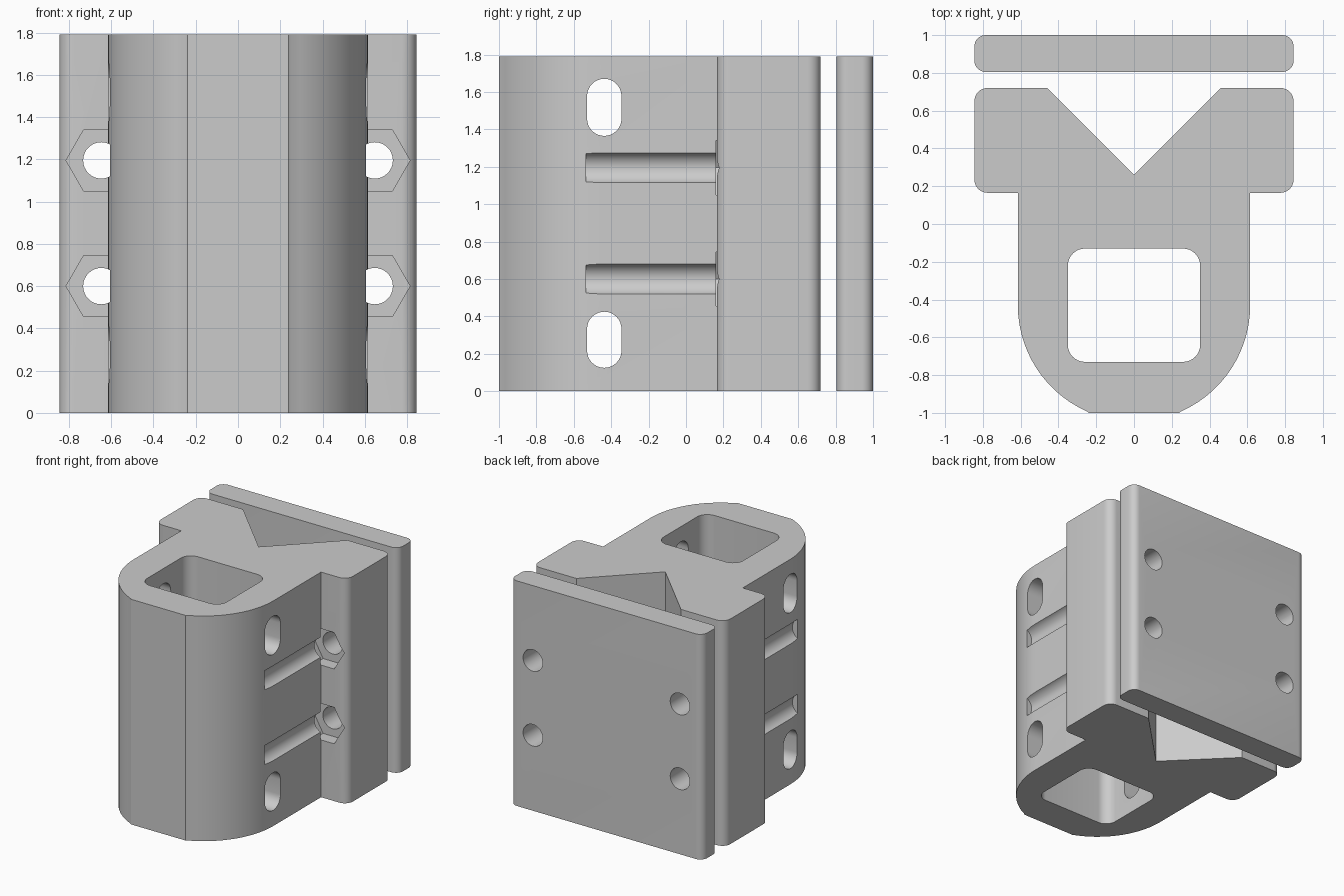
import bpy, bmesh, math
from mathutils import Vector

cube = bpy.data.objects.get("Cube")
if cube:
    bpy.data.objects.remove(cube)

HEIGHT = 1.79
BOLT_X, BOLT_Z = 0.647, (0.6, 1.195)

grey = bpy.data.materials.new("plain grey")
grey.use_nodes = True
colour = (0.6, 0.6, 0.6, 1)
grey.diffuse_color = colour
grey.node_tree.nodes["Principled BSDF"].inputs["Base Color"].default_value = colour


def arc(cx, cy, r, start, end, steps):
    """Points on a circular arc, angles in degrees."""
    angles = [math.radians(start + (end - start) * i / steps) for i in range(steps + 1)]
    return [(cx + r * math.cos(a), cy + r * math.sin(a)) for a in angles]


def rounded_rect(x, y0, y1, r, steps=8, cx=0):
    pts = []
    for px, py, a in ((x - r, y0 + r, -90), (x - r, y1 - r, 0),
                      (r - x, y1 - r, 90), (r - x, y0 + r, 180)):
        pts += arc(cx + px, py, r, a, a + 90, steps)
    return pts


def prism(name, profile, start, end, axis="Z"):
    """Extrude a closed profile along an axis; profile is the other two coordinates."""
    place = {"Z": lambda a, b, t: (a, b, t),
             "Y": lambda a, b, t: (a, t, b),
             "X": lambda a, b, t: (t, a, b)}[axis]
    bm = bmesh.new()
    face = bm.faces.new([bm.verts.new(place(a, b, start)) for a, b in profile])
    moved = bmesh.ops.extrude_face_region(bm, geom=[face])["geom"]
    bmesh.ops.translate(bm, vec=Vector(place(0, 0, end - start)),
                        verts=[v for v in moved if isinstance(v, bmesh.types.BMVert)])
    bmesh.ops.remove_doubles(bm, verts=bm.verts, dist=0.0001)
    bmesh.ops.recalc_face_normals(bm, faces=bm.faces)
    mesh = bpy.data.meshes.new(name)
    bm.to_mesh(mesh)
    bm.free()
    mesh.materials.append(grey)
    obj = bpy.data.objects.new(name, mesh)
    bpy.context.scene.collection.objects.link(obj)
    return obj


def cut(target, cutters):
    """Subtract the cutters, bake the result and remove them."""
    for cutter in cutters:
        mod = target.modifiers.new("cut", "BOOLEAN")
        mod.operation, mod.solver, mod.object = "DIFFERENCE", "EXACT", cutter
    bpy.context.view_layer.update()
    graph = bpy.context.evaluated_depsgraph_get()
    mesh = bpy.data.meshes.new_from_object(target.evaluated_get(graph))
    target.modifiers.clear()
    target.data = mesh
    for cutter in cutters:
        bpy.data.objects.remove(cutter)


def bolt_cutters(name, radius, start, end, sides=32):
    return [prism(name, arc(s * BOLT_X, z, radius, 0, 360 - 360 / sides, sides - 1),
                  start, end, "Y") for s in (-1, 1) for z in BOLT_Z]


# Carriage body: rounded nose, side flanges and a V channel at the back
half = [(0.24, -1)] + arc(0, -0.43, 0.615, -66, 0, 14) + [(0.615, 0.165)]
half += arc(0.775, 0.235, 0.07, -90, 0, 8) + arc(0.775, 0.65, 0.07, 0, 90, 8)
half += [(0.46, 0.72)]
body = prism("carriage_body", half + [(0, 0.26)] + [(-x, y) for x, y in reversed(half)],
             0, HEIGHT)

# Central shaft, side slots, bolt grooves and hexagonal nut pockets
cutters = [prism("shaft_cutter", rounded_rect(0.35, -0.73, -0.13, 0.09), -0.1, HEIGHT + 0.1)]
for z0, z1 in ((0.125, 0.425), (1.365, 1.67)):
    slot = arc(-0.437, z1 - 0.092, 0.092, 0, 180, 16) + arc(-0.437, z0 + 0.092, 0.092, 180, 360, 16)
    cutters.append(prism("slot_cutter", slot, -1, 1, "X"))
cutters += bolt_cutters("bolt_cutter", 0.086, -0.535, 0.9)
cutters += bolt_cutters("nut_cutter", 0.167, 0.16, 0.265, 6)
cut(body, cutters)

# Clamp plate behind the body, with matching bolt holes
plate = prism("clamp_plate", rounded_rect(0.845, 0.805, 1, 0.06), 0, HEIGHT)
cut(plate, bolt_cutters("bolt_cutter", 0.086, 0.7, 1.1))

# Smooth the rounded surfaces and keep the machined edges crisp
for obj in (body, plate):
    bpy.ops.object.select_all(action="DESELECT")
    obj.select_set(True)
    bpy.context.view_layer.objects.active = obj
    bpy.ops.object.shade_smooth_by_angle(angle=math.radians(30))
